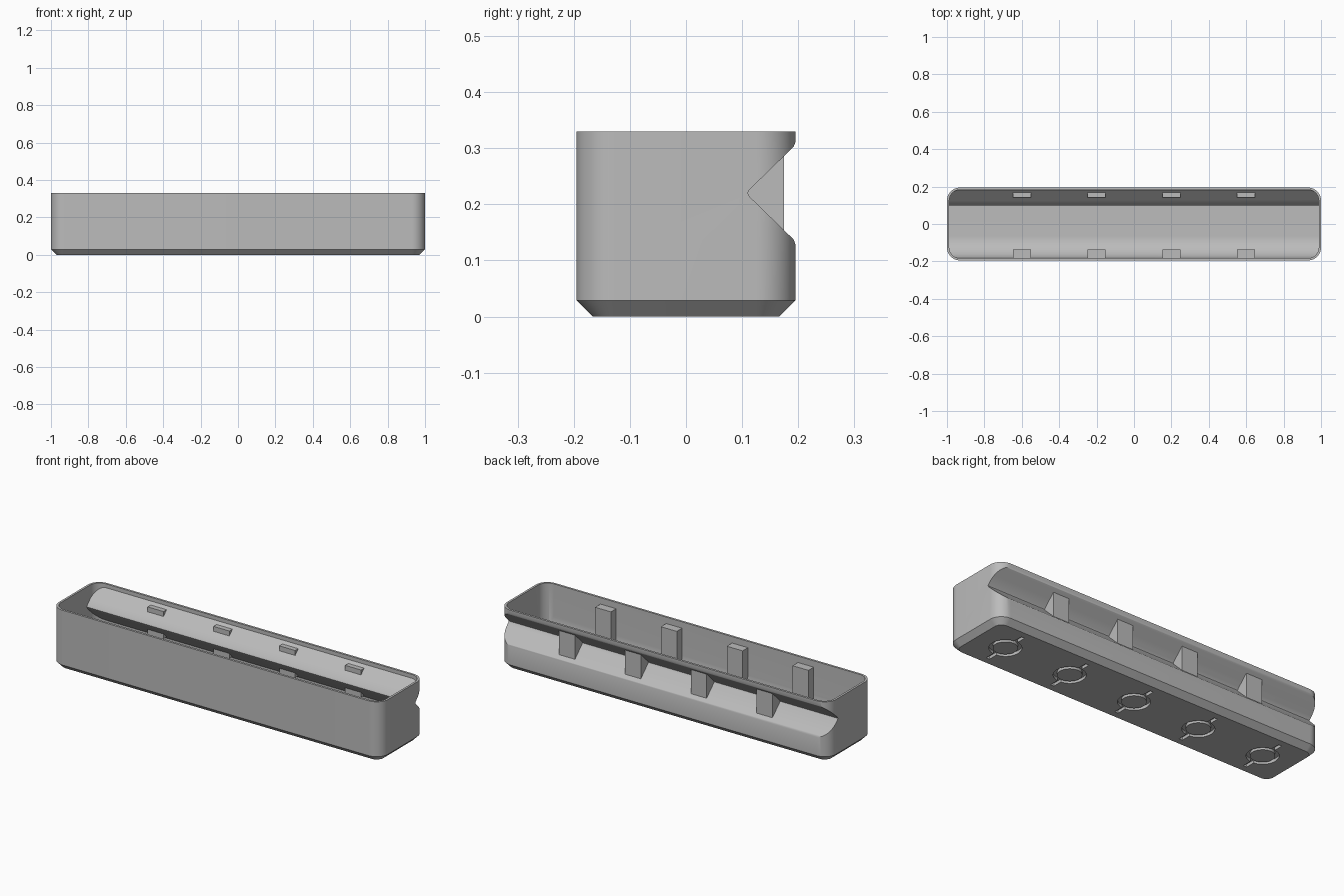
import bpy
import bmesh
from math import cos, sin, pi

if "Cube" in bpy.data.objects:
    bpy.data.objects.remove(bpy.data.objects["Cube"])

# Single matte grey
grey = bpy.data.materials.new("matte_grey")
grey.use_nodes = True
grey.diffuse_color = (0.5, 0.5, 0.5, 1)
grey.node_tree.nodes["Principled BSDF"].inputs["Base Color"].default_value = (0.5, 0.5, 0.5, 1)

LENGTH, DEPTH, HEIGHT = 2.0, 0.39, 0.33
WALL, CHAMFER, CORNER = 0.012, 0.029, 0.07
FLOOR = 0.03


def finish(name, bm):
    bmesh.ops.recalc_face_normals(bm, faces=bm.faces)
    mesh = bpy.data.meshes.new(name)
    bm.to_mesh(mesh)
    bm.free()
    mesh.materials.append(grey)
    obj = bpy.data.objects.new(name, mesh)
    bpy.context.collection.objects.link(obj)
    return obj


def loft(bm, loops):
    """Skin a stack of matching outlines and cap both ends."""
    rings = [[bm.verts.new(p) for p in loop] for loop in loops]
    n = len(rings[0])
    for a, b in zip(rings, rings[1:]):
        for i in range(n):
            j = (i + 1) % n
            bm.faces.new((a[i], a[j], b[j], b[i]))
    bm.faces.new(rings[0])
    bm.faces.new(rings[-1])


def rounded_outline(inset, z, steps=14):
    r = CORNER - inset
    cx, cy = LENGTH / 2 - CORNER, DEPTH / 2 - CORNER
    points = []
    for k, (sx, sy) in enumerate(((1, 1), (-1, 1), (-1, -1), (1, -1))):
        for i in range(steps + 1):
            a = (k + i / steps) * pi / 2
            points.append((sx * cx + r * cos(a), sy * cy + r * sin(a), z))
    return points


def rounded_block(name, layers):
    bm = bmesh.new()
    loft(bm, [rounded_outline(inset, z) for inset, z in layers])
    return finish(name, bm)


def prism(name, profile, spans):
    """Extrude a side profile of (y, z) points along each span of x."""
    bm = bmesh.new()
    for x0, x1 in spans:
        loft(bm, [[(x, y, z) for y, z in profile] for x in (x0, x1)])
    return finish(name, bm)


def boolean(target, cutter, operation="DIFFERENCE"):
    mod = target.modifiers.new("cut", "BOOLEAN")
    mod.operation = operation
    mod.solver = "EXACT"
    mod.object = cutter
    bpy.context.view_layer.objects.active = target
    bpy.ops.object.modifier_apply(modifier=mod.name)
    bpy.data.objects.remove(cutter)


# Outer body with chamfered foot
body = rounded_block("tray_body", [(CHAMFER, 0), (0, CHAMFER), (0, HEIGHT)])

# V groove along the back, with softened tip and lips
upper = [(0.11, 0.22), (0.113, 0.226), (0.185, 0.296), (0.192, 0.303), (0.195, 0.311), (0.25, 0.311)]
lower = [(y, 0.44 - z) for y, z in upper[1:]]
groove = prism("groove_cutter", upper + lower[::-1], [(-1.2, 1.2)])
boolean(body, groove)

# Cavity: scooped front, flat floor, wall following the groove
inner = DEPTH / 2 - WALL
scoop = 0.12
profile = [(inner, 0.4), (inner, 0.309), (0.104, 0.23), (0.099, 0.22), (0.104, 0.21),
           (inner, 0.131), (inner, FLOOR)]
for i in range(15):
    a = i / 14 * pi / 2
    profile.append((-inner + scoop - scoop * sin(a), FLOOR + scoop - scoop * cos(a)))
profile.append((-inner, 0.4))
cavity = rounded_block("cavity_cutter", [(WALL, 0.01), (WALL, 0.39)])
boolean(cavity, prism("cavity_profile", profile, [(-1.1, 1.1)]), "INTERSECT")
boolean(body, cavity)

# Ring slots with two tabs each under the floor
bm = bmesh.new()
tabs = bmesh.new()
SLOT, SEG = 0.016, 40
for k in range(-2, 3):
    cx = 0.4 * k
    section = [(0.06, -0.02), (0.079, -0.02), (0.079, SLOT), (0.06, SLOT)]
    rings = []
    for i in range(SEG):
        a = 2 * pi * i / SEG
        rings.append([bm.verts.new((cx + r * cos(a), r * sin(a), z)) for r, z in section])
    for i in range(SEG):
        p, q = rings[i], rings[(i + 1) % SEG]
        for j in range(4):
            m = (j + 1) % 4
            bm.faces.new((p[j], p[m], q[m], q[j]))
    for side in (-1, 1):
        loft(tabs, [[(cx + dx, side * y, z) for dx, y in
                     ((-0.01, 0.07), (0.01, 0.07), (0.01, 0.13), (-0.01, 0.13))]
                    for z in (-0.02, SLOT)])
boolean(body, finish("ring_cutter", bm))
boolean(body, finish("tab_cutter", tabs))

bpy.ops.object.select_all(action="DESELECT")
body.select_set(True)
bpy.context.view_layer.objects.active = body
bpy.ops.object.shade_smooth_by_angle(angle=pi / 6)

# Four pairs of ribs: inside the front wall and through the back groove
spans = [(x - 0.048, x + 0.048) for x in (-0.6, -0.2, 0.2, 0.6)]
prism("front_ribs", [(-0.19, FLOOR), (-0.137, FLOOR), (-0.137, 0.295), (-0.19, 0.295)], spans)
prism("groove_ribs", [(0.106, 0.22), (0.142, 0.256), (0.142, 0.295), (0.175, 0.295),
                      (0.175, 0.145), (0.142, 0.145), (0.142, 0.184)], spans)
